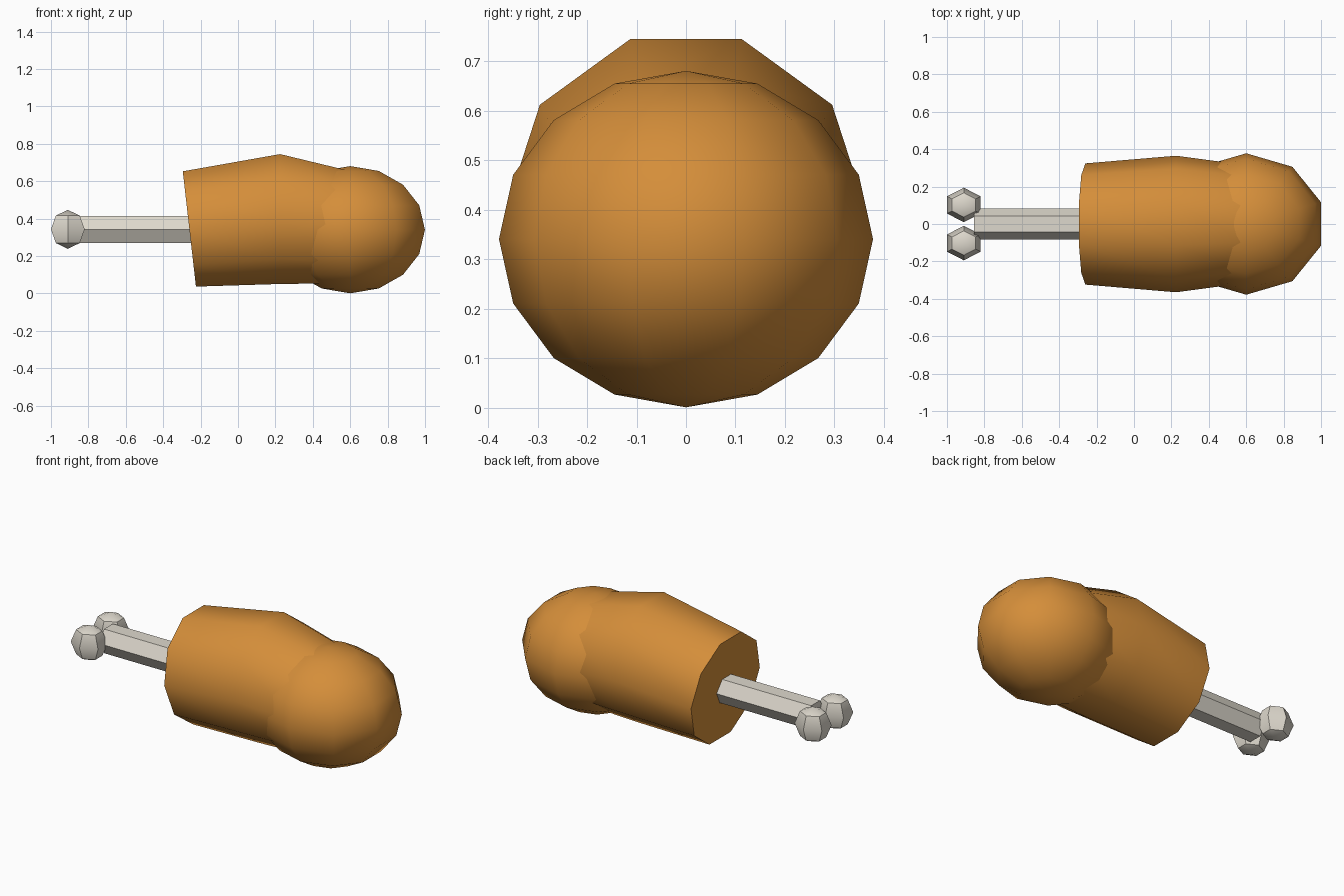
import bpy, bmesh
from math import sin, cos, pi, radians

start = bpy.data.objects.get("Cube")
if start:
    bpy.data.objects.remove(start, do_unlink=True)


def make_material(name, rgb):
    mat = bpy.data.materials.new(name)
    mat.use_nodes = True
    mat.diffuse_color = (*rgb, 1)
    bsdf = mat.node_tree.nodes["Principled BSDF"]
    bsdf.inputs["Base Color"].default_value = (*rgb, 1)
    bsdf.inputs["Roughness"].default_value = 0.8
    return mat


roasted = make_material("roasted orange", (0.66, 0.27, 0.042))
ivory = make_material("ivory bone", (0.73, 0.69, 0.61))


def loft(name, rings, mat, smooth_angle):
    """Skin a list of equal rings, cap both ends and weld any poles."""
    bm = bmesh.new()
    loops = [[bm.verts.new(p) for p in ring] for ring in rings]
    n = len(loops[0])
    for a, b in zip(loops, loops[1:]):
        for i in range(n):
            j = (i + 1) % n
            bm.faces.new((a[i], a[j], b[j], b[i]))
    bm.faces.new(loops[0])
    bm.faces.new(loops[-1])
    bmesh.ops.remove_doubles(bm, verts=bm.verts, dist=0.0001)
    bmesh.ops.recalc_face_normals(bm, faces=bm.faces)
    mesh = bpy.data.meshes.new(name)
    bm.to_mesh(mesh)
    bm.free()
    mesh.materials.append(mat)
    obj = bpy.data.objects.new(name, mesh)
    bpy.context.collection.objects.link(obj)
    bpy.ops.object.select_all(action='DESELECT')
    obj.select_set(True)
    bpy.context.view_layer.objects.active = obj
    bpy.ops.object.shade_smooth_by_angle(angle=radians(smooth_angle))
    return obj


def cross_ring(x, z, radius, sides, lean=0):
    """Ring around the x axis, its top leaning towards -x."""
    turns = [2 * pi * k / sides for k in range(sides)]
    return [(x - lean * sin(t), radius * cos(t), z + radius * sin(t)) for t in turns]


def ball(name, center, size, sides, bands, mat, smooth_angle):
    """Ellipsoid with poles up and down and corners on the y axis."""
    cx, cy, cz = center
    rx, ry, rz = size
    rings = []
    for b in range(bands + 1):
        v = pi * b / bands
        rings.append([(cx + rx * sin(v) * sin(2 * pi * k / sides),
                       cy + ry * sin(v) * cos(2 * pi * k / sides),
                       cz - rz * cos(v)) for k in range(sides)])
    return loft(name, rings, mat, smooth_angle)


# Meat: tapered ten-sided body with a slanted cut end
body = [(-0.26, 0.345, 0.324, 0.037), (0.225, 0.398, 0.365, 0), (0.6, 0.355, 0.315, 0)]
loft("meat_body", [cross_ring(x, z, r, 10, lean) for x, z, r, lean in body], roasted, 50)

# Rounded thick end
ball("meat_end", (0.6, 0, 0.341), (0.42, 0.378, 0.34), 10, 8, roasted, 50)

# Bone shaft
loft("bone_shaft", [cross_ring(x, 0.343, 0.083, 6) for x in (-0.855, 0)], ivory, 42)

# Pair of knuckles at the bone tip
for side, y in (("left", -0.102), ("right", 0.102)):
    ball("bone_knuckle_" + side, (-0.91, y, 0.343), (0.104, 0.092, 0.104), 6, 4, ivory, 42)
